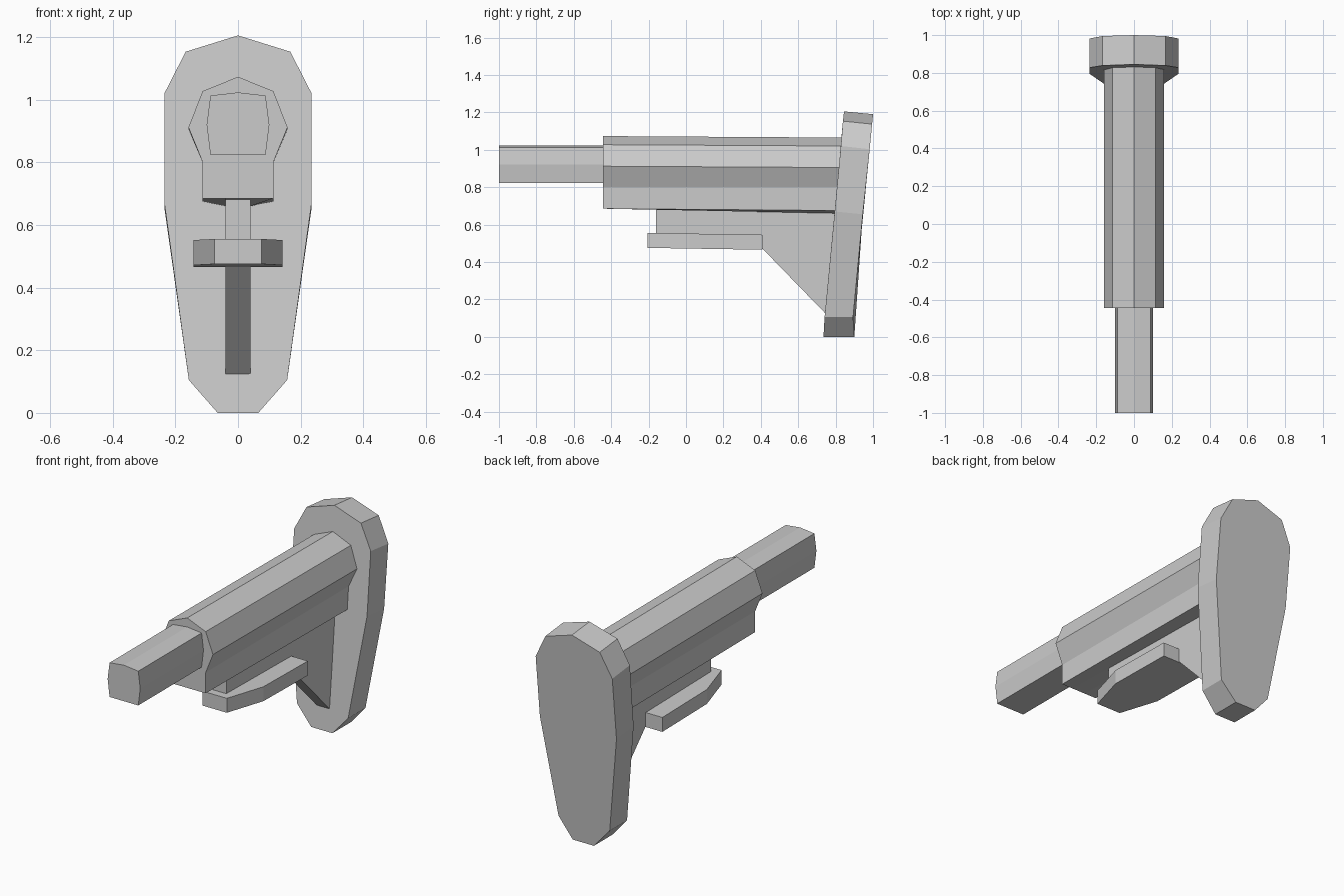
import bpy

if "Cube" in bpy.data.objects:
    bpy.data.objects.remove(bpy.data.objects["Cube"])


def loft(name, ring_a, ring_b):
    """Solid between two matching rings of 3D points."""
    n = len(ring_a)
    faces = [tuple(range(n)), tuple(range(2 * n - 1, n - 1, -1))]
    faces += [(i, i + n, (i + 1) % n + n, (i + 1) % n) for i in range(n)]
    mesh = bpy.data.meshes.new(name)
    mesh.from_pydata(ring_a + ring_b, [], faces)
    mesh.validate()
    obj = bpy.data.objects.new(name, mesh)
    bpy.context.collection.objects.link(obj)
    bpy.context.view_layer.objects.active = obj
    bpy.ops.object.mode_set(mode='EDIT')
    bpy.ops.mesh.select_all(action='SELECT')
    bpy.ops.mesh.normals_make_consistent(inside=False)
    bpy.ops.object.mode_set(mode='OBJECT')
    return obj


def mirror(half):
    """Mirror a half outline (first coordinate is x) into a closed ring."""
    return half + [(-p[0], *p[1:]) for p in reversed(half) if p[0] > 0]


def plate_y(z):
    return 0.735 + 0.0913 * z


# Buffer tube
tube = mirror([(0, 1.023), (0.088, 1.013), (0.1, 0.92), (0.088, 0.823)])
loft("tube", [(x, -1, z) for x, z in tube], [(x, -0.44, z) for x, z in tube])

# Main body, tapering slightly toward the plate
front = mirror([(0, 1.073), (0.113, 1.027), (0.158, 0.912), (0.113, 0.80),
                (0.113, 0.685), (0.04, 0.685)])
back = mirror([(0, 1.065), (0.113, 1.02), (0.158, 0.905), (0.113, 0.80),
               (0.113, 0.675), (0.04, 0.66)])
loft("body", [(x, -0.445, z) for x, z in front],
     [(x, plate_y(z) + 0.01, z) for x, z in back])

# Slanted butt plate: x, front y, front z, back y, back z
plate = mirror([(0, 0.845, 1.205, 1.0, 1.19),
                (0.167, 0.839, 1.153, 0.995, 1.137),
                (0.235, 0.828, 1.02, 0.982, 1.003),
                (0.235, 0.795, 0.67, 0.945, 0.655),
                (0.157, 0.741, 0.105, 0.893, 0.105),
                (0.065, 0.735, 0, 0.90, 0)])
loft("butt_plate", [(x, y, z) for x, y, z, _, _ in plate],
     [(x, y, z) for x, _, _, y, z in plate])

# Thin web joining the body, lever and plate
web = [(-0.16, 0.69), (-0.16, 0.50), (0.38, 0.50), (0.41, 0.47),
       (0.75, 0.12), (0.805, 0.67)]
loft("web", [(-0.04, y, z) for y, z in web], [(0.04, y, z) for y, z in web])

# Adjustment lever with tapered front
lever = mirror([(0.075, -0.205), (0.142, 0.02), (0.142, 0.41)])
loft("lever", [(x, y, 0.472 - 0.016 * y) for x, y in lever],
     [(x, y, 0.552 - 0.016 * y) for x, y in lever])
